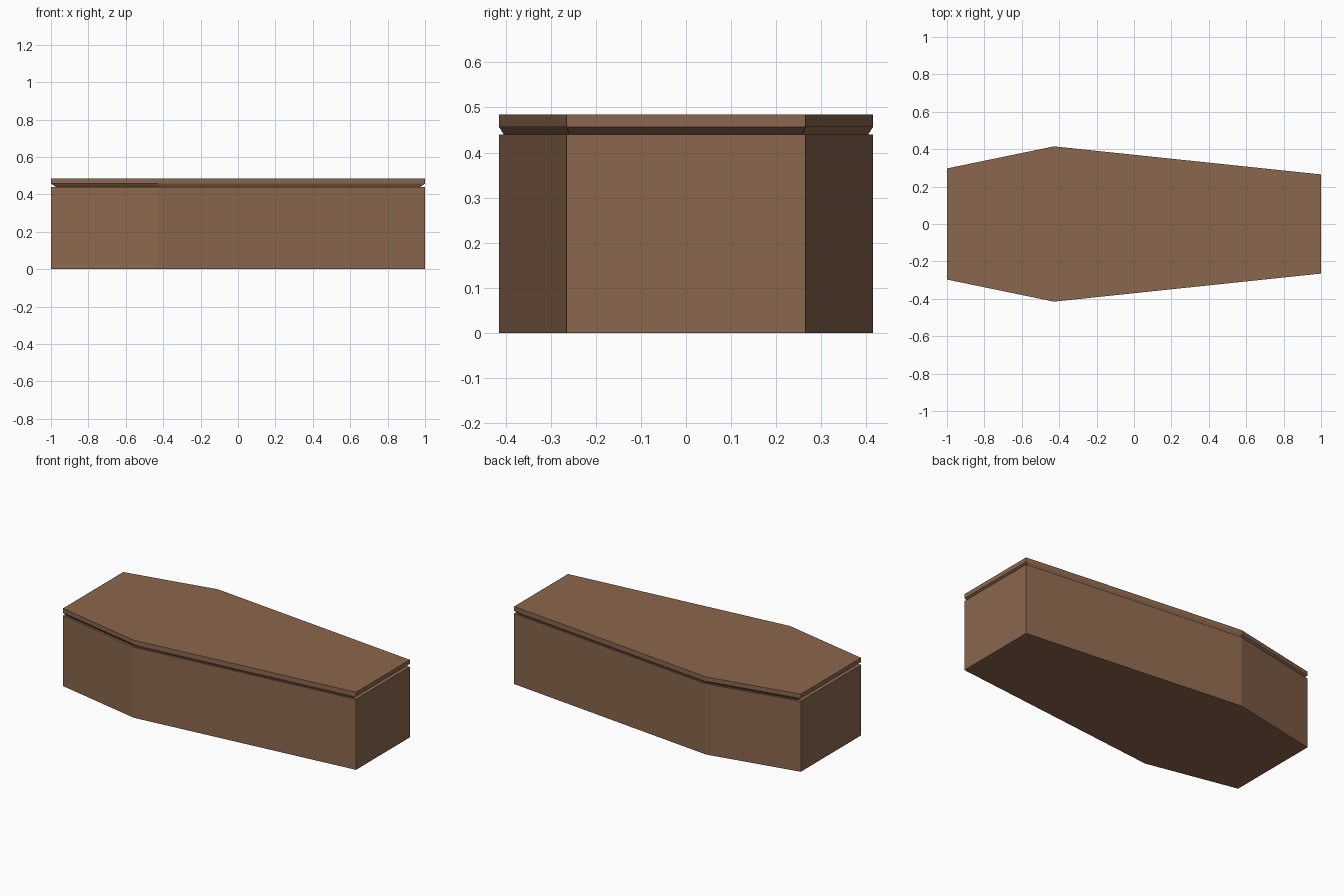
import bpy
import bmesh

if "Cube" in bpy.data.objects:
    bpy.data.objects.remove(bpy.data.objects["Cube"])

# Six-sided tapered outline: half of it, mirrored across y = 0
HALF = [(-1.0, 0.297), (-0.428, 0.415), (1.0, 0.265)]
OUTLINE = [(x, -y) for x, y in HALF] + [(x, y) for x, y in reversed(HALF)]

wood = bpy.data.materials.new("brown_wood")
wood.diffuse_color = (0.26, 0.135, 0.075, 1.0)
wood.use_nodes = True
wood.node_tree.nodes["Principled BSDF"].inputs["Base Color"].default_value = wood.diffuse_color


def loft(name, levels):
    """Solid through scaled copies of the outline; levels = (z, scale)."""
    bm = bmesh.new()
    rings = [[bm.verts.new((x * s, y * s, z)) for x, y in OUTLINE]
             for z, s in levels]
    n = len(OUTLINE)
    for low, high in zip(rings, rings[1:]):
        for i in range(n):
            j = (i + 1) % n
            bm.faces.new((low[i], low[j], high[j], high[i]))
    bm.faces.new(rings[0][::-1])
    bm.faces.new(rings[-1])
    bmesh.ops.recalc_face_normals(bm, faces=bm.faces)
    mesh = bpy.data.meshes.new(name)
    bm.to_mesh(mesh)
    bm.free()
    mesh.materials.append(wood)
    obj = bpy.data.objects.new(name, mesh)
    bpy.context.collection.objects.link(obj)
    return obj


# Straight-sided box
loft("coffin_box", [(0.0, 1.0), (0.44, 1.0)])

# Lid with an undercut lower edge
loft("coffin_lid", [(0.44, 0.974), (0.457, 1.0), (0.484, 1.0)])
